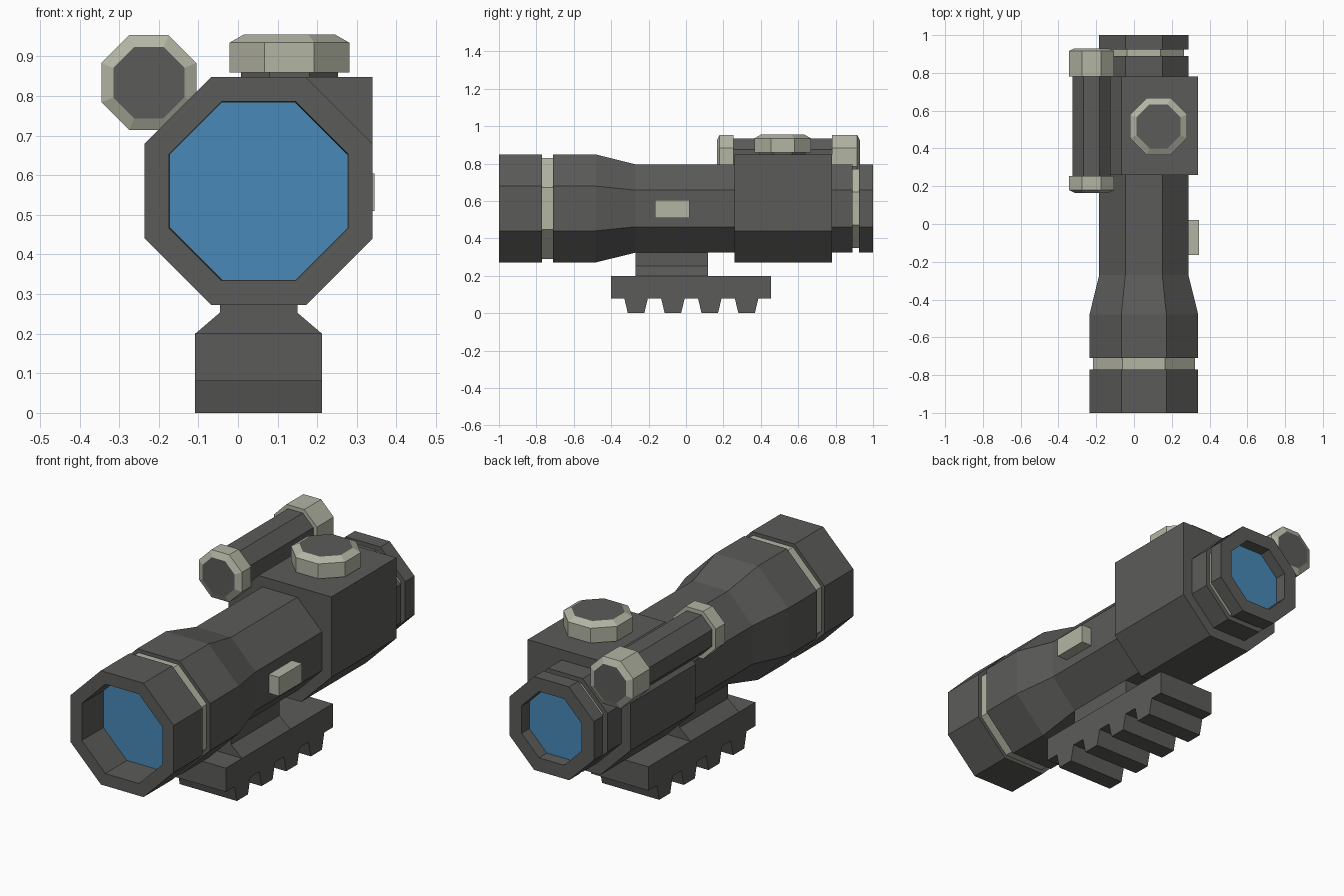
import bpy, bmesh, math

if "Cube" in bpy.data.objects:
    bpy.data.objects.remove(bpy.data.objects["Cube"])


def material(name, rgb):
    m = bpy.data.materials.new(name)
    m.diffuse_color = (*rgb, 1)
    m.use_nodes = True
    m.node_tree.nodes["Principled BSDF"].inputs["Base Color"].default_value = m.diffuse_color
    return m


DARK = material("dark_metal", (0.105, 0.105, 0.10))
LIGHT = material("light_trim", (0.45, 0.46, 0.37))
BLUE = material("blue_glass", (0.065, 0.25, 0.48))


def finish(name, bm, mats):
    bmesh.ops.recalc_face_normals(bm, faces=bm.faces[:])
    mesh = bpy.data.meshes.new(name)
    bm.to_mesh(mesh)
    bm.free()
    for m in mats:
        mesh.materials.append(m)
    obj = bpy.data.objects.new(name, mesh)
    bpy.context.collection.objects.link(obj)
    return obj


def octagon(r):
    """Octagon with flat sides at distance r from the centre."""
    R = r / math.cos(math.pi / 8)
    return [(R * math.cos(math.pi / 8 + k * math.pi / 4),
             R * math.sin(math.pi / 8 + k * math.pi / 4)) for k in range(8)]


def loft(name, stations, centre, axis, mat, cap=None):
    """Octagonal turned part from (position, apothem) stations along y or z."""
    bm = bmesh.new()
    rings = []
    for t, r in stations:
        ring = []
        for u, v in octagon(r):
            u, v = u + centre[0], v + centre[1]
            ring.append(bm.verts.new((u, t, v) if axis == "y" else (u, v, t)))
        rings.append(ring)
    for a, b in zip(rings, rings[1:]):
        for i in range(8):
            j = (i + 1) % 8
            bm.faces.new((a[i], a[j], b[j], b[i]))
    if cap:
        for ring in (rings[0], rings[-1]):
            bm.faces.new(ring).material_index = 1
    return finish(name, bm, [mat, cap] if cap else [mat])


def prism(name, profile, lo, hi, axis, mat):
    """Extrude a profile: (y, z) along x, or (x, z) along y."""
    bm = bmesh.new()
    ends = [[bm.verts.new((d, p, q) if axis == "x" else (p, d, q))
             for p, q in profile] for d in (lo, hi)]
    n = len(profile)
    for i in range(n):
        j = (i + 1) % n
        bm.faces.new((ends[0][i], ends[0][j], ends[1][j], ends[1][i]))
    for e in ends:
        bm.faces.new(e)
    return finish(name, bm, [mat])


# Main tube with recessed lenses at both ends and two grooves
CX, CZ = 0.052, 0.56
loft("scope_tube", [
    (-0.83, 0.224), (-1, 0.226), (-1, 0.288), (-0.77, 0.288), (-0.77, 0.25),
    (-0.71, 0.25), (-0.71, 0.288), (-0.48, 0.288), (-0.27, 0.236),
    (0.89, 0.236), (0.89, 0.19), (0.925, 0.19), (0.925, 0.236),
    (1, 0.236), (1, 0.168), (0.94, 0.166)], (CX, CZ), "y", DARK, BLUE)

# Light rings in the grooves
loft("front_ring", [(-0.77, 0.27), (-0.71, 0.27)], (CX, CZ), "y", LIGHT)
loft("rear_ring", [(0.89, 0.212), (0.925, 0.212)], (CX, CZ), "y", LIGHT)

# Housing: octagon whose upper right corner is squared off
outline = [(CX + u, CZ + v) for u, v in octagon(0.288)]
outline[0:2] = [(CX + 0.288, CZ + 0.288)]
prism("turret_housing", outline, 0.26, 0.78, "y", DARK)

# Top adjustment knob
KNOB = (0.13, 0.517)
loft("knob_neck", [(0.83, 0.123), (0.865, 0.123)], KNOB, "z", DARK, DARK)
loft("top_knob", [(0.86, 0.12), (0.86, 0.151), (0.935, 0.151), (0.955, 0.116)],
     KNOB, "z", LIGHT, DARK)

# Side tube with two end caps
SIDE = (-0.225, 0.834)
loft("side_tube", [(0.25, 0.10), (0.785, 0.10)], SIDE, "y", DARK, DARK)
loft("side_cap_front", [(0.165, 0.09), (0.18, 0.12), (0.255, 0.12), (0.255, 0.09)],
     SIDE, "y", LIGHT, DARK)
loft("side_cap_rear", [(0.93, 0.09), (0.915, 0.12), (0.78, 0.12), (0.78, 0.09)],
     SIDE, "y", LIGHT, DARK)

# Side button
prism("side_button", [(-0.165, 0.51), (0.02, 0.51), (0.02, 0.605), (-0.165, 0.605)],
      0.27, 0.345, "x", LIGHT)

# Mount stem flaring onto the rail
half = [(0.16, 0.19), (0.16, 0.2), (0.098, 0.253), (0.098, 0.34)]
prism("mount_stem", [(CX + u, z) for u, z in half] +
      [(CX - u, z) for u, z in reversed(half)], -0.27, 0.117, "y", DARK)

# Rail clamp with tapered teeth underneath
rail = [(-0.40, 0.20), (-0.40, 0.08)]
for k in range(4):
    c = -0.267 + k * 0.197
    rail += [(c - 0.063, 0.08), (c - 0.044, 0), (c + 0.044, 0), (c + 0.063, 0.08)]
rail += [(0.455, 0.08), (0.455, 0.20)]
prism("rail_clamp", rail, CX - 0.16, CX + 0.16, "x", DARK)
